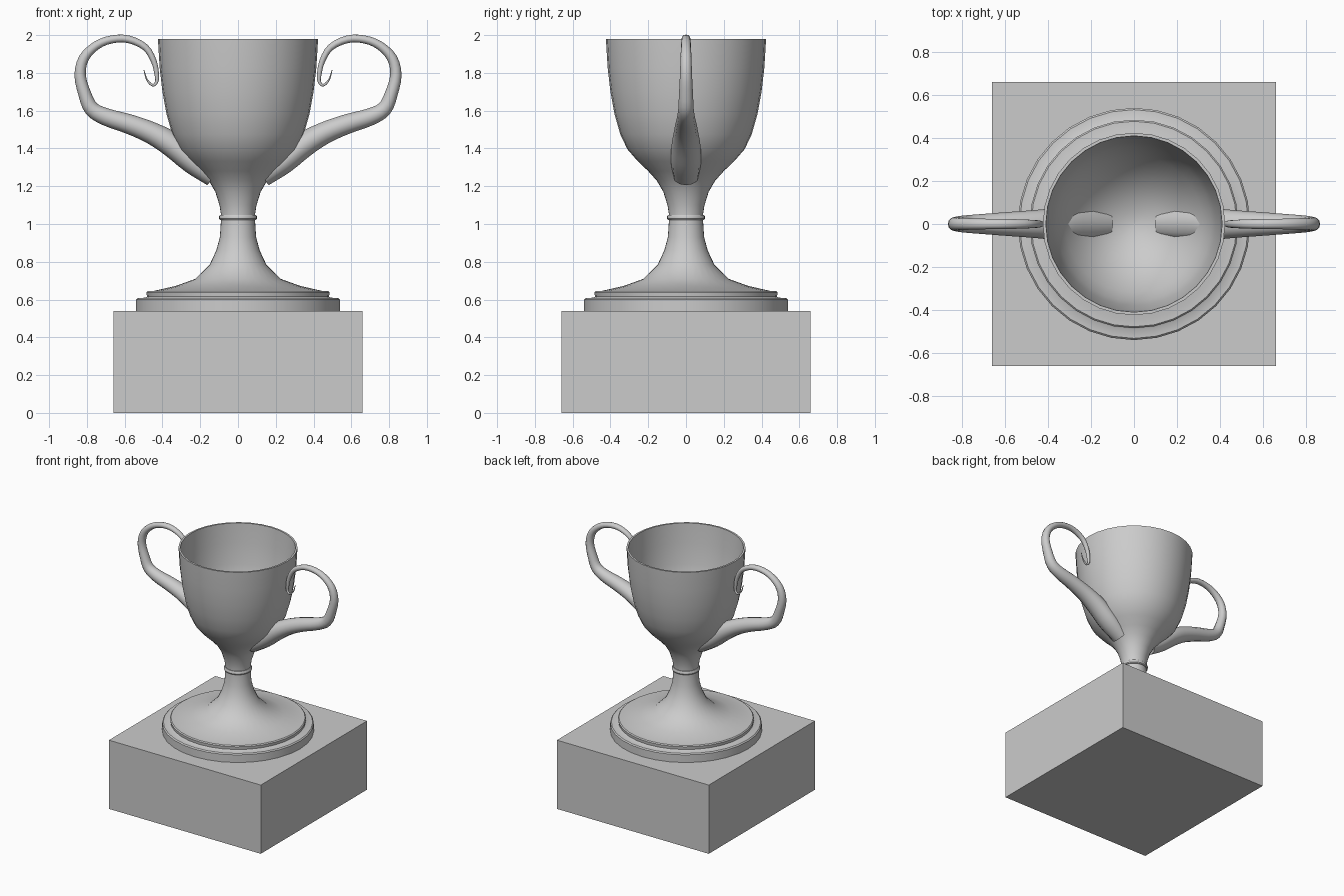
import bpy, bmesh, math
from mathutils import Vector

if "Cube" in bpy.data.objects:
    bpy.data.objects.remove(bpy.data.objects["Cube"])


def finish(name, bm, smooth=None):
    bmesh.ops.recalc_face_normals(bm, faces=bm.faces)
    mesh = bpy.data.meshes.new(name)
    bm.to_mesh(mesh)
    bm.free()
    obj = bpy.data.objects.new(name, mesh)
    bpy.context.collection.objects.link(obj)
    if smooth:
        bpy.ops.object.select_all(action='DESELECT')
        obj.select_set(True)
        bpy.context.view_layer.objects.active = obj
        bpy.ops.object.shade_smooth_by_angle(angle=math.radians(smooth))
    return obj


def bridge(bm, rings):
    for a, b in zip(rings, rings[1:]):
        n = len(a)
        for i in range(n):
            j = (i + 1) % n
            bm.faces.new((a[i], a[j], b[j], b[i]))
    bm.faces.new(rings[0])
    bm.faces.new(rings[-1])


def lathe(name, profile, sides=32):
    bm = bmesh.new()
    angles = [2 * math.pi * i / sides for i in range(sides)]
    bridge(bm, [[bm.verts.new((r * math.cos(a), r * math.sin(a), z)) for a in angles]
                for r, z in profile])
    return finish(name, bm, 35)


def spline(pts, steps):
    # Catmull-Rom through the path points, radii included
    p = [Vector(q) for q in pts]
    p = [2 * p[0] - p[1]] + p + [2 * p[-1] - p[-2]]
    out = []
    for i in range(1, len(p) - 2):
        a, b, c, d = p[i - 1:i + 3]
        for k in range(steps):
            t = k / steps
            out.append(0.5 * (2 * b + (c - a) * t + (2 * a - 5 * b + 4 * c - d) * t * t
                              + (3 * b - a - 3 * c + d) * t ** 3))
    return out + [p[-2]]


# square plinth
bm = bmesh.new()
bmesh.ops.create_cube(bm, size=1)
bmesh.ops.scale(bm, vec=(1.32, 1.32, 0.54), verts=bm.verts)
bmesh.ops.translate(bm, vec=(0, 0, 0.27), verts=bm.verts)
finish("plinth", bm)

# stepped foot, stem and hollow bowl in one turned profile
lathe("cup", [
    (0.54, 0.54), (0.54, 0.60), (0.532, 0.608), (0.49, 0.61), (0.482, 0.615),
    (0.485, 0.638), (0.478, 0.645), (0.445, 0.646), (0.33, 0.672), (0.225, 0.71),
    (0.15, 0.785), (0.115, 0.86), (0.096, 0.93), (0.09, 1.022),
    (0.09, 1.05), (0.098, 1.10), (0.12, 1.17), (0.155, 1.23), (0.20, 1.28),
    (0.255, 1.332), (0.31, 1.395), (0.348, 1.475), (0.378, 1.58), (0.40, 1.70),
    (0.415, 1.83), (0.424, 1.98),
    (0.41, 1.98), (0.40, 1.83), (0.38, 1.67), (0.36, 1.58), (0.32, 1.49),
    (0.265, 1.41), (0.20, 1.34), (0.13, 1.295), (0.06, 1.267), (0.01, 1.26)])

# rounded collar on the stem
lathe("stem_collar", [(0.08, 1.02), (0.095, 1.021), (0.10, 1.028), (0.10, 1.04),
                      (0.095, 1.048), (0.08, 1.049)])

# tapered curling handles: x, z, in-plane radius, sideways radius
path = [(0.13, 1.25, .055, .068), (0.24, 1.33, .065, .08), (0.35, 1.42, .066, .076),
        (0.46, 1.483, .058, .065), (0.58, 1.53, .052, .056), (0.70, 1.567, .046, .047),
        (0.775, 1.61, .04, .041), (0.812, 1.69, .034, .037), (0.836, 1.79, .03, .032),
        (0.815, 1.88, .027, .029), (0.75, 1.945, .023, .026), (0.67, 1.977, .021, .024),
        (0.58, 1.978, .02, .023), (0.49, 1.935, .018, .02), (0.445, 1.86, .015, .017),
        (0.43, 1.79, .012, .013), (0.43, 1.755, .009, .01), (0.445, 1.735, .007, .008),
        (0.465, 1.743, .006, .006), (0.485, 1.77, .004, .005), (0.498, 1.815, .002, .002)]
pts = spline(path, 3)
bm = bmesh.new()
rings = []
for i, p in enumerate(pts):
    d = pts[min(i + 1, len(pts) - 1)] - pts[max(i - 1, 0)]
    n = Vector((-d[1], 0, d[0])).normalized()
    rings.append([bm.verts.new(Vector((p[0], 0, p[1])) + n * p[2] * math.cos(a)
                               + Vector((0, p[3] * math.sin(a), 0)))
                  for a in (2 * math.pi * k / 12 for k in range(12))])
bridge(bm, rings)
handles = finish("handles", bm, 50)
handles.modifiers.new("mirror", 'MIRROR').use_axis[0] = True
